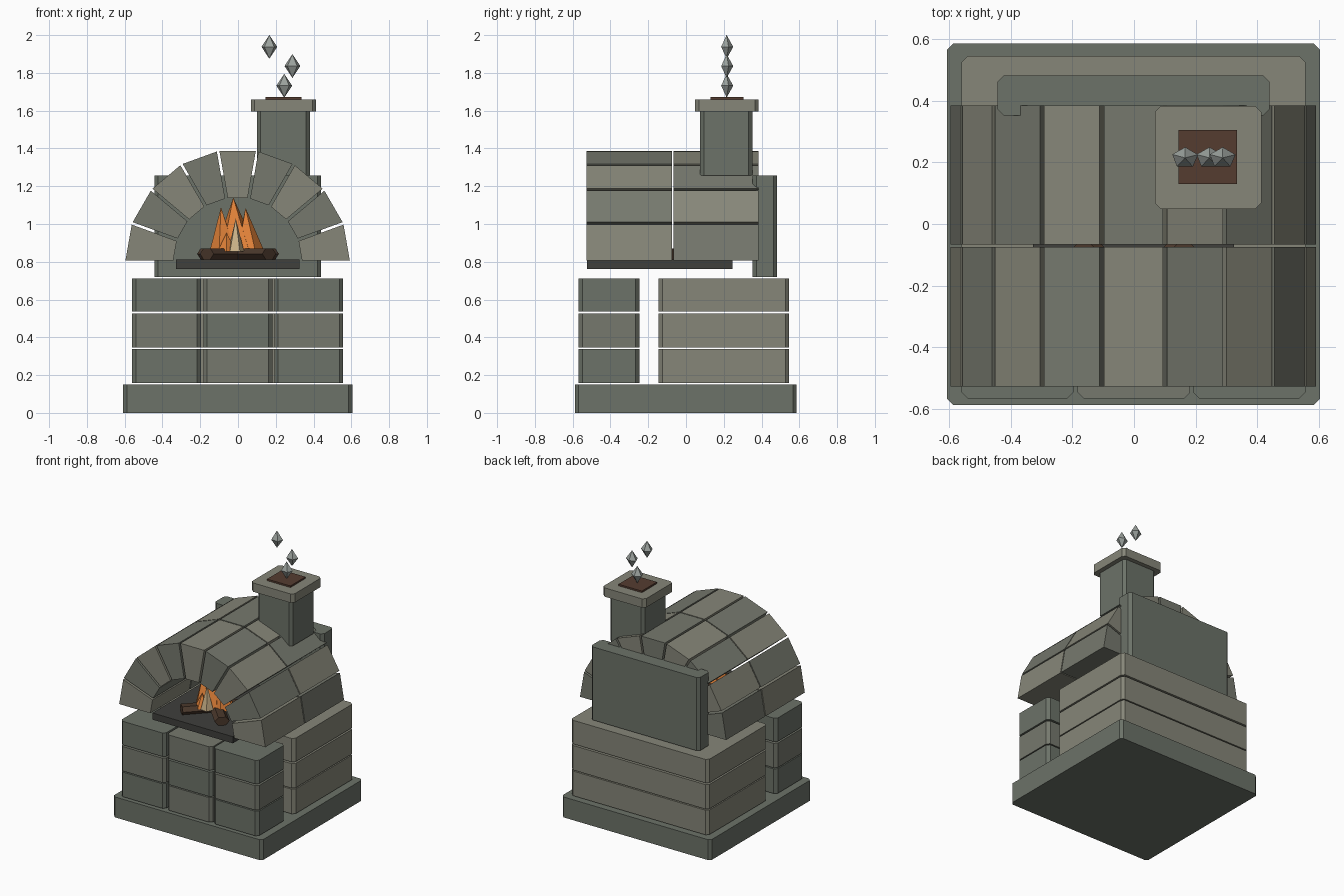
import bpy, bmesh
from math import sin, cos, pi, radians, atan2, hypot
from mathutils import Matrix, Vector

if "Cube" in bpy.data.objects:
    bpy.data.objects.remove(bpy.data.objects["Cube"])


def mat(name, r, g, b):
    m = bpy.data.materials.new(name)
    m.diffuse_color = (r, g, b, 1)
    m.use_nodes = True
    m.node_tree.nodes["Principled BSDF"].inputs["Base Color"].default_value = m.diffuse_color
    return m


LIGHT = mat("light_stone", 0.24, 0.24, 0.19)
MID = mat("mid_stone", 0.18, 0.19, 0.155)
DARK = mat("dark_stone", 0.15, 0.17, 0.14)
HEARTH = mat("hearth_stone", 0.05, 0.05, 0.045)
WOOD = mat("charred_wood", 0.07, 0.04, 0.025)
SOOT = mat("soot", 0.09, 0.045, 0.03)
FLAME = mat("flame", 0.75, 0.22, 0.04)
CORE = mat("flame_core", 0.6, 0.45, 0.25)
SMOKE = mat("smoke", 0.33, 0.36, 0.34)


def finish(bm, name, material):
    bmesh.ops.recalc_face_normals(bm, faces=bm.faces[:])
    me = bpy.data.meshes.new(name)
    bm.to_mesh(me)
    bm.free()
    me.materials.append(material)
    ob = bpy.data.objects.new(name, me)
    bpy.context.collection.objects.link(ob)
    return ob


def extrude(name, pts, vec, material):
    """Closed outline swept along a vector."""
    bm = bmesh.new()
    f = bm.faces.new([bm.verts.new(p) for p in pts])
    new = bmesh.ops.extrude_face_region(bm, geom=[f])["geom"]
    bmesh.ops.translate(bm, verts=[v for v in new if isinstance(v, bmesh.types.BMVert)], vec=vec)
    return finish(bm, name, material)


def block(name, x0, x1, y0, y1, z0, z1, material, c=0.02):
    """Box with chamfered upright edges."""
    pts = [(x0, y0), (x1, y0), (x1, y1), (x0, y1)]
    if c:
        pts = [(x0 + c, y0), (x1 - c, y0), (x1, y0 + c), (x1, y1 - c),
               (x1 - c, y1), (x0 + c, y1), (x0, y1 - c), (x0, y0 + c)]
    return extrude(name, [(x, y, z0) for x, y in pts], (0, 0, z1 - z0), material)


def cone(name, loc, r, h, sides, material, rot=0.0, tip=(0, 0)):
    """Flame cone with an offset tip."""
    bm = bmesh.new()
    ring = [bm.verts.new((loc[0] + r * cos(rot + 2 * pi * i / sides),
                          loc[1] + r * sin(rot + 2 * pi * i / sides), loc[2])) for i in range(sides)]
    top = bm.verts.new((loc[0] + tip[0], loc[1] + tip[1], loc[2] + h))
    bm.faces.new(ring)
    for i in range(sides):
        bm.faces.new((ring[i], ring[(i + 1) % sides], top))
    return finish(bm, name, material)


# Plinth and three stacked courses
block("base_slab", -0.608, 0.605, -0.588, 0.586, 0, 0.15, DARK)
for k, (z0, z1) in enumerate([(0.157, 0.338), (0.346, 0.526), (0.538, 0.711)]):
    block(f"rear_course_{k}", -0.56, 0.557, -0.145, 0.546, z0, z1, LIGHT)
    for j, (x0, x1) in enumerate([(-0.56, -0.197), (-0.183, 0.182), (0.193, 0.557)]):
        block(f"front_block_{k}_{j}", x0, x1, -0.568, -0.247, z0, z1, MID if (j + k) % 2 else DARK)

# Hearth and back wall
block("hearth", -0.328, 0.325, -0.524, 0.246, 0.763, 0.812, HEARTH, 0)
block("back_wall", -0.443, 0.44, 0.353, 0.483, 0.72, 1.257, DARK)

# Vault: two rows of nine wedge stones
R_OUT, R_IN, CZ, GAP = 0.594, 0.341, 0.8, 0.007
for row, (y0, y1) in enumerate([(-0.528, -0.074), (-0.066, 0.385)]):
    for i in range(9):
        a, b = radians(20 * i), radians(20 * (i + 1))
        go, gi = GAP / R_OUT, GAP / R_IN
        pts = [(R_IN, a + gi), (R_OUT, a + go), (R_OUT, b - go), (R_IN, b - gi)]
        extrude(f"vault_stone_{row}_{i}", [(r * cos(t) - 0.002, y0, CZ + r * sin(t)) for r, t in pts],
                (0, y1 - y0, 0), LIGHT if i % 2 == row else MID)

# Chimney
block("chimney", 0.1, 0.38, 0.075, 0.352, 1.257, 1.595, DARK)
block("chimney_cap", 0.068, 0.414, 0.048, 0.384, 1.595, 1.66, LIGHT)
block("chimney_flue", 0.145, 0.335, 0.13, 0.305, 1.655, 1.672, SOOT, 0)

# Smoke puffs
for i, (x, z) in enumerate([(0.245, 1.732), (0.288, 1.836), (0.166, 1.938)]):
    bm = bmesh.new()
    ring = [bm.verts.new((x + 0.044 * cos(0.3 + 2 * pi * k / 5), 0.215 + 0.035 * sin(0.3 + 2 * pi * k / 5), z))
            for k in range(5)]
    for s in (-1, 1):
        tip = bm.verts.new((x, 0.215, z + s * 0.063))
        for k in range(5):
            bm.faces.new((ring[k], ring[(k + 1) % 5], tip))
    finish(bm, f"smoke_puff_{i}", SMOKE)

# Crossed logs with six sides
for i, s in enumerate((1, -1)):
    p, q = Vector((-0.165 * s, -0.42, 0.842)), Vector((0.18 * s, -0.06, 0.842))
    d = q - p
    side = Vector((d.y, -d.x, 0)).normalized()
    pts = [p + side * 0.05 * cos(k * pi / 3) + Vector((0, 0, 0.034 * sin(k * pi / 3))) for k in range(6)]
    extrude(f"log_{i}", pts, d, WOOD)

# Fire
cone("flame_main", (-0.01, -0.23, 0.855), 0.12, 0.285, 5, FLAME, 0.3, (-0.015, 0))
cone("flame_left", (-0.075, -0.27, 0.855), 0.075, 0.235, 5, FLAME, 0.6, (-0.015, 0))
cone("flame_right", (0.06, -0.26, 0.855), 0.08, 0.23, 5, FLAME, 0.1, (-0.02, 0))
cone("flame_front", (-0.06, -0.33, 0.855), 0.05, 0.1, 5, FLAME, 0.9)
cone("flame_core", (-0.012, -0.34, 0.855), 0.045, 0.175, 5, CORE, 0.2)
